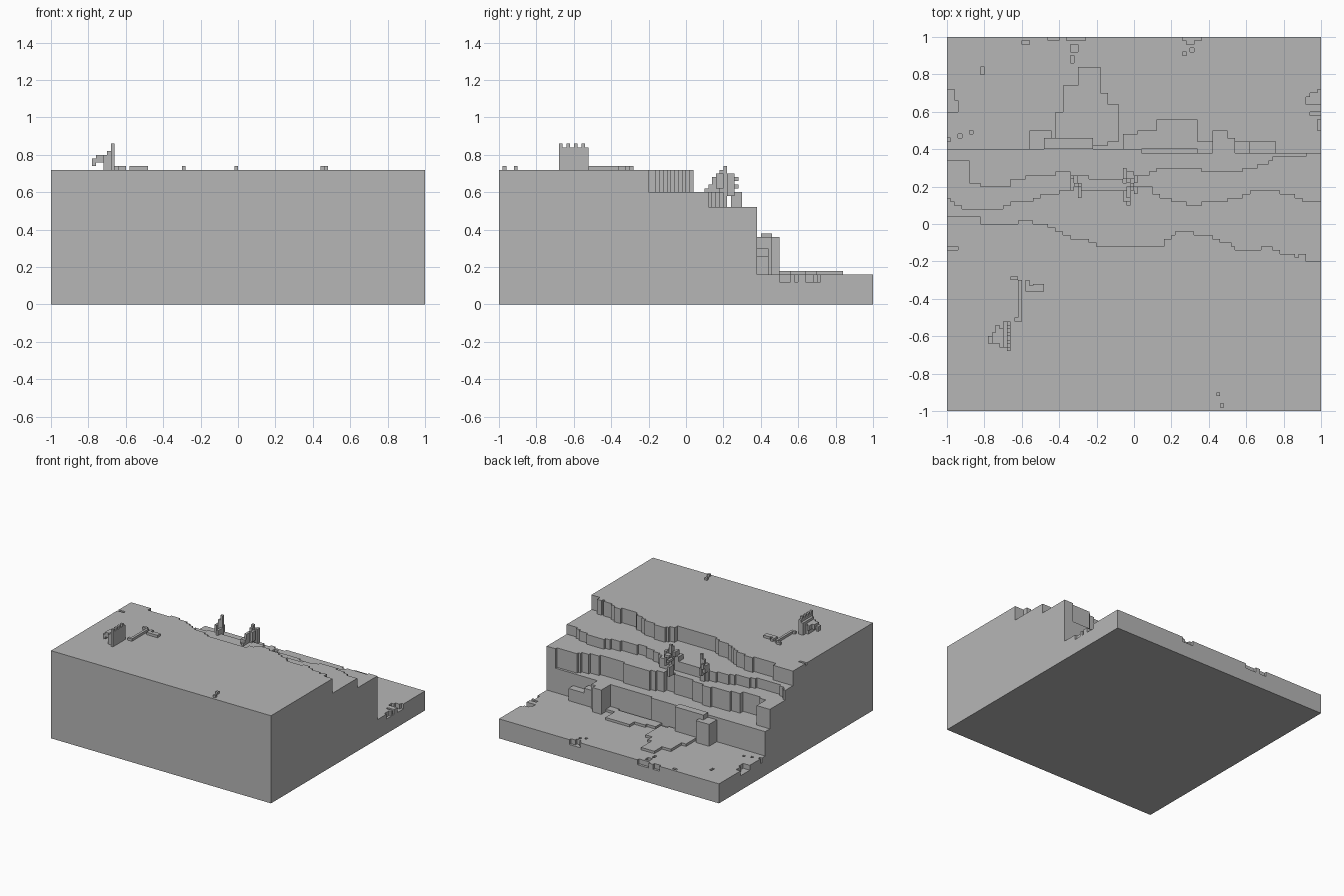
import bpy, bmesh
from mathutils import Vector

U = 0.02  # voxel size
N = 50    # half width in voxels

stone = bpy.data.materials.new("grey stone")
stone.diffuse_color = (0.47, 0.47, 0.47, 1)


def finish(bm, name):
    me = bpy.data.meshes.new(name)
    bm.to_mesh(me)
    bm.free()
    me.materials.append(stone)
    ob = bpy.data.objects.new(name, me)
    bpy.context.collection.objects.link(ob)
    return ob


def step_at(table, x):
    """Stepped ledge edge: last y whose start x is left of x."""
    y = table[0][1]
    for sx, sy in table:
        if x > sx:
            y = sy
    return y


# Back edge of each terrace: (start x, y)
top_edge = [(-1, .04), (-.82, 0), (-.62, .02), (-.54, 0), (-.46, -.02), (-.42, -.04), (-.38, -.06),
            (-.34, -.08), (-.24, -.1), (-.2, -.12), (.16, -.08), (.2, -.06), (.22, -.04), (.32, -.06),
            (.42, -.08), (.46, -.1), (.52, -.12), (.54, -.14), (.68, -.12), (.74, -.14), (.78, -.16),
            (.86, -.18), (.88, -.16), (.92, -.2)]
upper_edge = [(-1, .14), (-.98, .12), (-.96, .1), (-.92, .08), (-.7, .1), (-.66, .12), (-.54, .14),
              (-.5, .16), (-.4, .18), (-.34, .2), (-.28, .18), (0, .2), (.1, .16), (.14, .14), (.2, .12),
              (.28, .1), (.36, .12), (.5, .14), (.58, .16), (.62, .18), (.78, .16), (.86, .14), (.9, .12)]
middle_edge = [(-1, .34), (-.88, .22), (-.82, .2), (-.66, .24), (-.58, .26), (-.42, .28), (-.34, .26),
               (-.24, .24), (-.06, .22), (.02, .26), (.08, .28), (.12, .3), (.36, .28), (.58, .3), (.66, .32),
               (.72, .34), (.74, .36), (.92, .38)]
lower_edge = [(-1, .4), (.04, .38)]
terraces = [(.36, lower_edge), (.52, middle_edge), (.6, upper_edge), (.72, top_edge)]

# Buttresses, rubble and ground patches: x0, x1, y0, y1, height
raised = [(-.56, -.44, .4, .5, .34), (-.48, -.22, .4, .46, .38), (.42, .5, .38, .5, .36),
          (.5, .54, .38, .46, .36), (.54, .62, .38, .44, .3), (.62, .76, .38, .44, .26)]
patches = [(-.42, -.24, .46, .6), (-.38, -.18, .5, .74), (-.3, -.18, .74, .84), (-.24, -.14, .42, .7),
           (-.18, -.08, .44, .64), (-.06, .02, .4, .48), (.02, .12, .4, .5), (.12, .34, .4, .56),
           (.34, .42, .38, .44)]
# Shallow pits in the ground, mostly at the rim
pits = [(-.46, -.4, .98, 1), (-.36, -.26, .98, 1), (-.34, -.3, .92, .96), (-.34, -.32, .86, .9),
        (-.6, -.56, .96, .98), (.26, .36, .98, 1), (.28, .32, .96, .98), (.26, .28, .9, .92),
        (.3, .32, .92, .94), (-1, -.96, .66, .72), (-1, -.94, .6, .66), (.92, 1, .64, .68),
        (.94, 1, .68, .7), (.98, 1, .7, .72), (.94, 1, .58, .6), (.98, 1, .5, .56),
        (-.82, -.8, .8, .84), (-.88, -.86, .48, .5), (-.94, -.92, .46, .48), (-1, -.98, .44, .46)]


def inside(r, x, y):
    return r[0] < x < r[1] and r[2] < y < r[3]


def height(i, j):
    if not (-N <= i < N and -N <= j < N):
        return 0
    x, y = (i + .5) * U, (j + .5) * U
    h = .16
    if any(inside(r, x, y) for r in pits):
        h = .12
    if any(inside(r, x, y) for r in patches):
        h = .18
    for level, edge in terraces:
        if y < step_at(edge, x):
            h = level
    for r in raised:
        if inside(r, x, y):
            h = max(h, r[4])
    if inside((-1, -.94, -.14, -.12), x, y):
        h = .70
    return h


# Terraced cliff: voxel tops plus walls wherever heights differ
bm = bmesh.new()
H = {(i, j): height(i, j) for i in range(-N - 1, N + 1) for j in range(-N - 1, N + 1)}


def quad(*pts):
    bm.faces.new([bm.verts.new(p) for p in pts])


for i in range(-N, N):
    for j in range(-N, N):
        h = H[i, j]
        x0, x1, y0, y1 = i * U, (i + 1) * U, j * U, (j + 1) * U
        quad((x0, y0, h), (x1, y0, h), (x1, y1, h), (x0, y1, h))
        sides = [((1, 0), (x1, y0), (x1, y1)), ((-1, 0), (x0, y1), (x0, y0)),
                 ((0, 1), (x1, y1), (x0, y1)), ((0, -1), (x0, y0), (x1, y0))]
        for (di, dj), a, b in sides:
            low = H[i + di, j + dj]
            if low < h:
                quad((*a, low), (*b, low), (*b, h), (*a, h))
quad((-1, -1, 0), (-1, 1, 0), (1, 1, 0), (1, -1, 0))
bmesh.ops.remove_doubles(bm, verts=bm.verts, dist=.001)
finish(bm, "terraced_cliff")


def boxes(name, parts):
    """One object from boxes x0, x1, y0, y1, z0, z1."""
    bm = bmesh.new()
    for x0, x1, y0, y1, z0, z1 in parts:
        vs = bmesh.ops.create_cube(bm, size=1)["verts"]
        for v in vs:
            v.co = Vector(((x0 + x1) / 2 + v.co.x * (x1 - x0), (y0 + y1) / 2 + v.co.y * (y1 - y0),
                           (z0 + z1) / 2 + v.co.z * (z1 - z0)))
    finish(bm, name)


# Broken wall on the plateau
wall = [(-.68, -.66, -.68, -.52, .72, .84), (-.7, -.68, -.66, -.52, .72, .82),
        (-.72, -.7, -.66, -.56, .72, .8), (-.76, -.72, -.64, -.58, .76, .8),
        (-.78, -.76, -.64, -.6, .74, .78), (-.74, -.72, -.58, -.54, .76, .8)]
wall += [(-.68, -.66, y, y + .02, .84, .86) for y in (-.68, -.64, -.6, -.56)]
boxes("broken_wall", wall)

# Fallen branch and pebbles
boxes("fallen_branch", [(-.62, -.6, -.52, -.3, .72, .74), (-.64, -.62, -.52, -.5, .72, .74),
                        (-.66, -.62, -.3, -.28, .72, .74), (-.58, -.56, -.34, -.3, .72, .74),
                        (-.58, -.52, -.36, -.33, .72, .74), (-.54, -.48, -.36, -.32, .72, .74)])
boxes("pebbles", [(.44, .46, -.92, -.9, .72, .74), (.46, .48, -.98, -.96, .72, .74)])

# Dead shrubs on the middle terraces
boxes("small_shrub", [(-.32, -.28, .2, .22, .52, .7), (-.3, -.28, .2, .22, .7, .74),
                      (-.34, -.32, .18, .24, .6, .66), (-.32, -.3, .22, .26, .58, .64),
                      (-.3, -.28, .14, .2, .6, .64), (-.34, -.32, .24, .26, .64, .68)])
boxes("large_shrub", [(-.02, 0, .18, .22, .52, .72), (-.02, 0, .2, .22, .72, .74),
                      (-.06, -.02, .12, .18, .6, .64), (-.04, -.02, .22, .28, .62, .64),
                      (0, .02, .16, .2, .62, .7), (-.04, -.02, .14, .2, .64, .68),
                      (-.06, -.04, .24, .3, .52, .6), (-.04, 0, .24, .28, .66, .68),
                      (0, .02, .22, .26, .58, .7), (-.04, -.02, .1, .14, .6, .62)])
